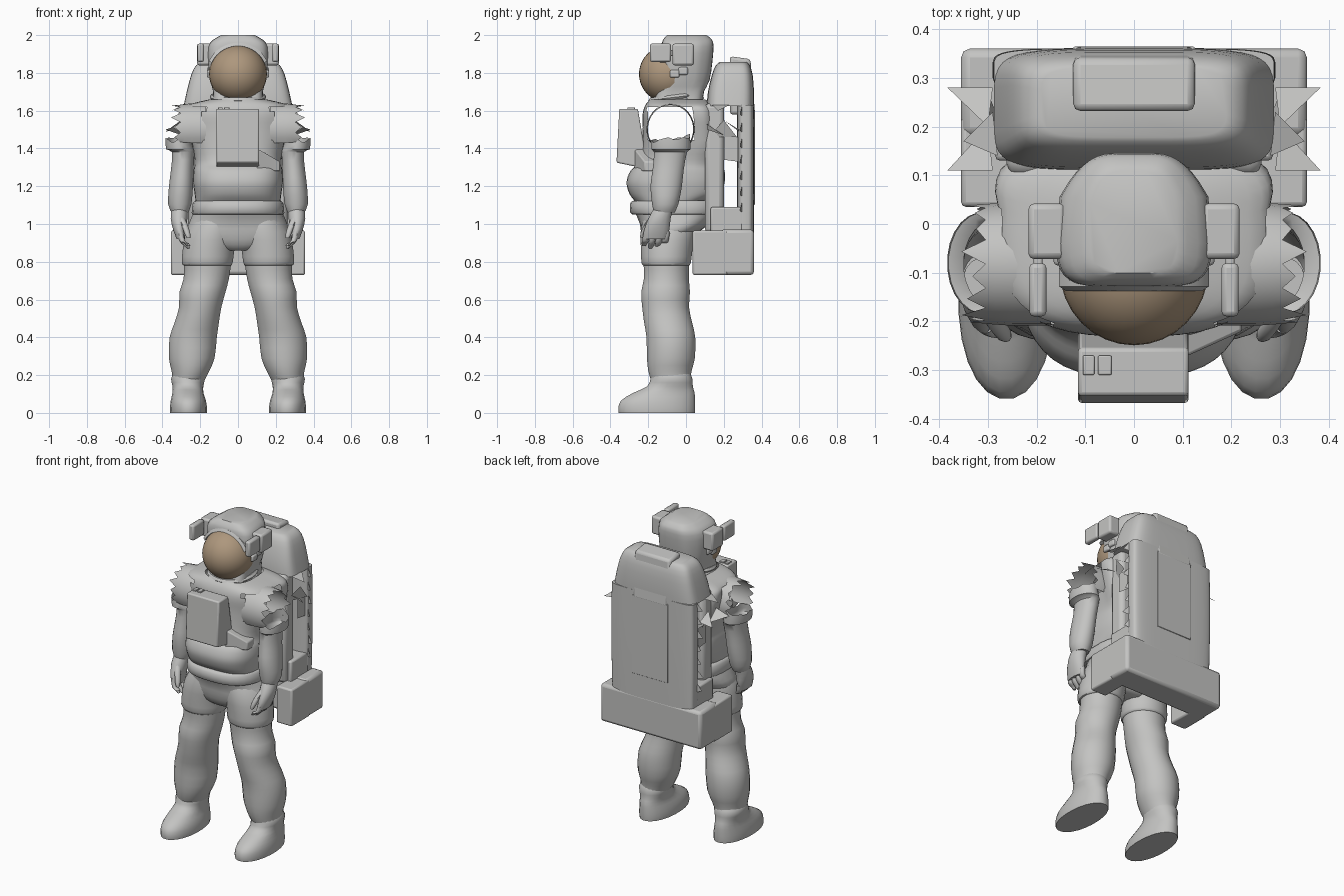
import bpy, bmesh, math, random
from mathutils import Vector

random.seed(4)
cube = bpy.data.objects.get("Cube")
if cube:
    bpy.data.objects.remove(cube)


def material(name, colour):
    mat = bpy.data.materials.new(name)
    mat.use_nodes = True
    mat.diffuse_color = colour
    node = next(n for n in mat.node_tree.nodes if n.type == 'BSDF_PRINCIPLED')
    node.inputs["Base Color"].default_value = colour
    return mat


SUIT = material("suit grey", (0.55, 0.55, 0.54, 1))
VISOR = material("visor bronze", (0.42, 0.31, 0.205, 1))


def finish(name, bm, mat=SUIT, mirror=False, bevel=0, angle=40):
    """Turn a bmesh into a shaded object, optionally bevelled and mirrored."""
    bmesh.ops.recalc_face_normals(bm, faces=bm.faces[:])
    mesh = bpy.data.meshes.new(name)
    bm.to_mesh(mesh)
    bm.free()
    mesh.materials.append(mat)
    mesh.shade_smooth()
    mesh.set_sharp_from_angle(angle=math.radians(angle))
    obj = bpy.data.objects.new(name, mesh)
    bpy.context.collection.objects.link(obj)
    if bevel:
        mod = obj.modifiers.new("soft edges", 'BEVEL')
        mod.width, mod.segments = bevel, 2
    if mirror:
        obj.modifiers.new("other side", 'MIRROR')
    return obj


def smooth_rows(rows, steps):
    """Catmull-Rom interpolation between cross-sections."""
    rows = [Vector(r) for r in rows]
    out = []
    for i in range(len(rows) - 1):
        a, b, c = rows[max(i - 1, 0)], rows[i], rows[i + 1]
        d = rows[min(i + 2, len(rows) - 1)]
        for k in range(steps):
            t = k / steps
            out.append(b + (c - a) * (t / 2)
                       + (a * 2 - b * 5 + c * 4 - d) * (t * t / 2)
                       + (b * 3 - a - c * 3 + d) * (t ** 3 / 2))
    return out + [rows[-1]]


def loft(rows, sides=24, power=2.0, steps=2, caps=(True, True)):
    """Skin horizontal superellipses given as (x, y, z, half width, half depth)."""
    bm = bmesh.new()
    rings = []
    for x, y, z, rx, ry in smooth_rows(rows, steps):
        ring = []
        for i in range(sides):
            a = math.tau * (i + 0.5) / sides
            c, s = math.cos(a), math.sin(a)
            px = math.copysign(abs(c) ** (2 / power), c)
            py = math.copysign(abs(s) ** (2 / power), s)
            ring.append(bm.verts.new((x + rx * px, y + ry * py, z)))
        rings.append(ring)
    for low, high in zip(rings, rings[1:]):
        for i in range(sides):
            j = (i + 1) % sides
            bm.faces.new((low[i], low[j], high[j], high[i]))
    for wanted, ring in zip(caps, (rings[0], rings[-1])):
        if wanted:
            bm.faces.new(ring)
    return bm


def box(name, low, high, bevel=0.01, mirror=False, shape=None):
    """Box between two corners; shape may move each corner afterwards."""
    bm = bmesh.new()
    bmesh.ops.create_cube(bm, size=1)
    for v in bm.verts:
        v.co = Vector(l + (h - l) * (c + 0.5) for l, h, c in zip(low, high, v.co))
        if shape:
            shape(v.co)
    return finish(name, bm, mirror=mirror, bevel=bevel)


# Torso shell with open armholes, boxier toward the back of the shoulders
bm = loft([(0, -.08, 1.12, .225, .19), (0, -.06, 1.16, .23, .24), (0, -.055, 1.22, .238, .26),
           (0, -.045, 1.28, .236, .25), (0, -.03, 1.34, .23, .215), (0, -.025, 1.48, .255, .205),
           (0, -.03, 1.58, .275, .2), (0, -.035, 1.63, .26, .18), (0, -.045, 1.66, .15, .145)],
          sides=44, power=2.9, steps=4, caps=(False, False))
for v in bm.verts:
    if v.co.z > 1.3 and v.co.y > .02:
        v.co.x *= 1 + min(v.co.z - 1.3, .1) * min(v.co.y - .02, .1) * 18
armhole = [f for f in bm.faces if abs(f.calc_center_median().x) > .14
           and 1.44 < f.calc_center_median().z < 1.625 and -.205 < f.calc_center_median().y < .035]
bmesh.ops.delete(bm, geom=armhole, context='FACES')
finish("torso", bm)

# Belt and trousers
finish("belt", loft([(0, -.06, 1.05, .24, .22), (0, -.06, 1.06, .246, .236), (0, -.06, 1.11, .24, .236),
                     (0, -.06, 1.125, .225, .215)], sides=32, power=2.6))
finish("hips", loft([(0, -.1, .86, .1, .09), (0, -.1, .89, .2, .12), (0, -.09, .95, .268, .148),
                     (0, -.06, 1.0, .262, .185), (0, -.055, 1.06, .236, .215)],
                    sides=32, power=2.4))
finish("trouser_leg", loft([(.162, -.105, .78, .125, .122), (.163, -.105, .795, .136, .132),
                            (.155, -.102, .87, .138, .138), (.135, -.095, .96, .14, .146),
                            (.115, -.085, 1.04, .11, .14)]), mirror=True)

# Legs and boots
finish("leg", loft([(.262, -.08, .17, .085, .105), (.252, -.085, .22, .1, .115),
                    (.245, -.08, .29, .122, .128), (.237, -.08, .4, .126, .13),
                    (.218, -.095, .48, .118, .128), (.2, -.108, .56, .113, .125),
                    (.188, -.108, .64, .123, .13), (.168, -.104, .71, .121, .12),
                    (.16, -.104, .8, .126, .122)]), mirror=True)
finish("boot", loft([(.262, -.155, 0, .098, .203), (.262, -.155, .025, .099, .205),
                     (.263, -.148, .065, .094, .198), (.265, -.118, .105, .083, .165),
                     (.265, -.085, .14, .082, .122), (.265, -.077, .18, .09, .112),
                     (.263, -.078, .21, .08, .1)], power=2.1), mirror=True)

# Arms with a torn cuff at the top
bm = loft([(.308, -.115, 1.06, .044, .055), (.308, -.11, 1.105, .062, .07), (.302, -.105, 1.2, .064, .084),
           (.295, -.094, 1.29, .06, .083), (.29, -.082, 1.38, .06, .088), (.308, -.08, 1.395, .073, .104),
           (.315, -.08, 1.44, .068, .102)], caps=(True, False))
for v in bm.verts:
    if v.co.z > 1.435:
        v.co.z += random.uniform(0, .025) + .15 * (v.co.y + .08)
finish("arm", bm, mirror=True)

# Shoulder sleeve arch with a ragged outer edge
bm = bmesh.new()
rows = []
for x, grow in ((.17, 1.06), (.25, 1.06), (.285, 1.04), (.305, 1)):
    row = []
    for i in range(21):
        a = math.radians(-32 + i * 244 / 20)
        jag = (i % 2) * random.uniform(.015, .055) if x > .3 else 0
        row.append(bm.verts.new((x + jag, -.082 + .12 * grow * math.cos(a),
                                 1.502 + .128 * grow * math.sin(a))))
    rows.append(row)
for r, s in zip(rows, rows[1:]):
    for i in range(20):
        bm.faces.new((r[i], r[i + 1], s[i + 1], s[i]))
finish("shoulder", bm, mirror=True)

# Hands
finish("palm", loft([(.303, -.165, .92, .022, .062), (.31, -.155, .97, .034, .068),
                     (.312, -.14, 1.03, .045, .06), (.31, -.12, 1.08, .042, .052)], sides=16), mirror=True)
for i in range(4):
    y = -.215 + i * .035
    drop = .012 * abs(i - 1.5)
    finish("finger", loft([(.262, y - .008, .865 + drop, .008, .009), (.273, y - .005, .88 + drop, .014, .015),
                           (.296, y, .91, .016, .017), (.306, y + .008, .96, .017, .018)],
                          sides=10), mirror=True)
finish("thumb", loft([(.262, -.232, .925, .01, .01), (.268, -.225, .95, .016, .016),
                      (.285, -.2, 1.0, .018, .02), (.305, -.17, 1.04, .018, .02)], sides=10), mirror=True)

# Helmet narrowing toward the back
bm = loft([(0, -.04, 1.64, .135, .13), (0, -.03, 1.7, .132, .125), (0, -.003, 1.76, .147, .128),
           (0, .005, 1.86, .16, .135), (0, .008, 1.94, .158, .138), (0, .008, 1.975, .132, .13),
           (0, .004, 2.0, .09, .105)], sides=32, power=4.5)
for v in bm.verts:
    if v.co.z > 1.72:
        v.co.x *= 1 - .33 * min(max((v.co.y - .04) / .1, 0), 1)
finish("helmet", bm)

# Visor with a shallow hood over it
bm = bmesh.new()
bmesh.ops.create_uvsphere(bm, u_segments=32, v_segments=20, radius=1)
for v in bm.verts:
    v.co = Vector((v.co.x * .153, v.co.y * .157 - .092, v.co.z * .153 + 1.794))
finish("visor", bm, VISOR)
bm = bmesh.new()
rings = []
for i in range(17):
    a = math.radians(25 + 130 * i / 16)
    rings.append([bm.verts.new((r * math.cos(a), y, 1.79 + r * math.sin(a)))
                  for r, y in ((.15, -.09), (.17, -.09), (.17, -.128), (.153, -.138))])
for r, s in zip(rings, rings[1:]):
    for k in range(4):
        bm.faces.new((r[k], r[k - 1], s[k - 1], s[k]))
for end in (rings[0], rings[-1]):
    bm.faces.new(end)
finish("visor_hood", bm)

# Neck rings, higher at the back
for height in (1.65, 1.672):
    bm = loft([(0, -.052, height - .013, .14, .138), (0, -.052, height, .15, .148),
               (0, -.052, height + .013, .14, .138)], sides=28)
    for v in bm.verts:
        v.co.z += .12 * (v.co.y + .052)
    finish("neck_ring", bm)

# Helmet side boxes, lamps and hinges
box("helmet_side_box", (.14, -.072, 1.84), (.217, .042, 1.955), .012, True)
box("helmet_lamp", (.18, -.19, 1.858), (.215, -.08, 1.955), .01, True)
box("lamp_bracket", (.188, -.09, 1.89), (.206, -.06, 1.92), .004, True)
box("hinge_knob", (.14, -.085, 1.775), (.165, -.035, 1.815), .008, True)
box("hinge_arm", (.14, -.04, 1.79), (.163, .01, 1.83), .008, True)


# Chest control pack, leaning back at the top with a sloping underside
def lean(co):
    if co.z > 1.5:
        co.y += .015 if co.y < -.3 else -.055
    elif co.y < -.3:
        co.z += .035


box("chest_pack", (-.115, -.368, 1.29), (.112, -.2, 1.61), .008, shape=lean)
for x, wide in ((-.093, .024), (-.06, .028)):
    box("pack_switch", (x - wide / 2, -.31, 1.605), (x + wide / 2, -.27, 1.618), .003)


def slope(co):
    if co.x > .15:
        co.y += .055 if co.y < -.2 else 0
        co.z -= .07 if co.z > 1.35 else 0


box("chest_side_wedge", (.1, -.275, 1.28), (.222, -.15, 1.4), .006, shape=slope)

# Backpack: hood, rear slab and front plate leave the sides open
finish("backpack_hood", loft([(0, .235, 1.625, .288, .125), (0, .238, 1.7, .272, .122), (0, .245, 1.79, .248, .108),
                              (0, .248, 1.84, .222, .09), (0, .25, 1.857, .19, .072)], sides=40, power=5))
finish("backpack_rear", loft([(0, .314, .95, .285, .045), (0, .316, 1.2, .29, .045), (0, .316, 1.45, .29, .045),
                              (0, .315, 1.63, .288, .045)], sides=40, power=5))
box("backpack_front", (-.262, .1, .95), (.262, .2, 1.64), .025)
box("backpack_floor", (-.285, .13, .94), (.285, .3, 1.09), .01)


def tilt_back(co):
    if co.z > 1.8:
        co.y -= .025 if co.y > .3 else 0
        co.z -= .015 if co.y > .3 else 0


box("backpack_ridge", (-.125, .232, 1.58), (.125, .366, 1.888), .015, shape=tilt_back)
box("rear_panel", (-.125, .35, 1.1), (.125, .364, 1.6), .003)

# Backpack base with two forward prongs
box("base_rear", (-.355, .18, .73), (.355, .36, .97), .018)
box("base_prong", (.245, .035, .73), (.355, .22, .965), .01, True)

# Torn scraps along the open backpack sides
bm = bmesh.new()


def scrap(*points):
    bm.faces.new([bm.verts.new(p) for p in points])


for i in range(7):
    z = 1.06 + i * .085
    scrap((.28, .3, z), (.28, .3, z + .07), (random.uniform(.305, .33), .285, z + .01))
scrap((.29, .11, 1.53), (.383, .11, 1.5), (.3, .2, 1.47))
scrap((.29, .28, 1.5), (.383, .28, 1.49), (.3, .2, 1.55))
scrap((.24, .12, 1.46), (.3, .2, 1.55), (.3, .27, 1.46))
scrap((.28, .14, 1.63), (.35, .17, 1.6), (.29, .23, 1.63))
scrap((.28, .2, 1.34), (.28, .275, 1.33), (.28, .275, 1.46), (.28, .2, 1.46))
finish("torn_scraps", bm, mirror=True)
